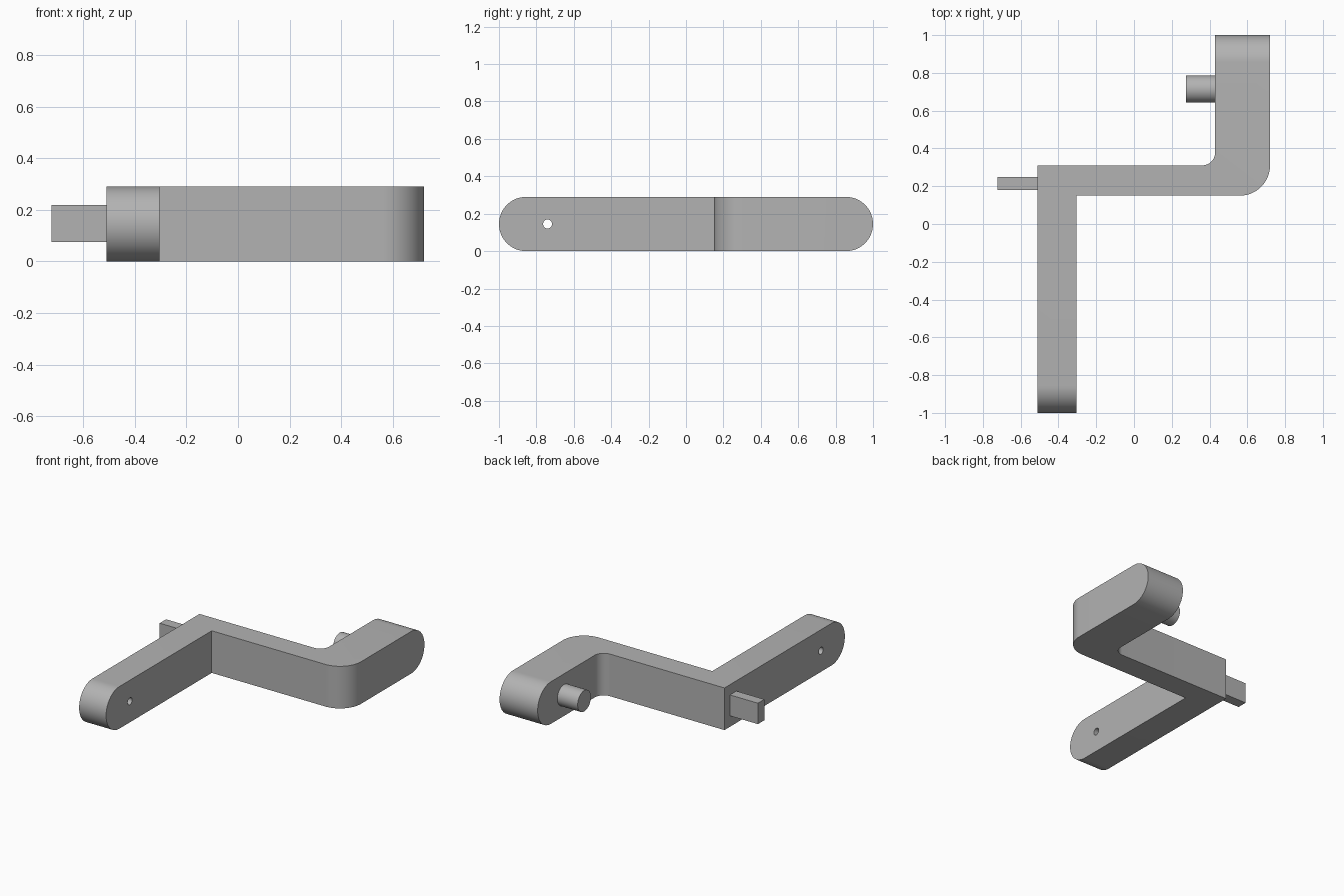
import bpy, bmesh
from math import sin, cos, pi, radians
from mathutils import Matrix, Vector

if "Cube" in bpy.data.objects:
    bpy.data.objects.remove(bpy.data.objects["Cube"])

HEIGHT = 0.29
MID = HEIGHT / 2

# Single plain grey
grey = bpy.data.materials.new("plain grey")
grey.use_nodes = True
colour = (0.45, 0.45, 0.45, 1)
grey.diffuse_color = colour
grey.node_tree.nodes["Principled BSDF"].inputs["Base Color"].default_value = colour


def add_object(name, bm):
    bmesh.ops.recalc_face_normals(bm, faces=bm.faces)
    mesh = bpy.data.meshes.new(name)
    bm.to_mesh(mesh)
    bm.free()
    mesh.materials.append(grey)
    obj = bpy.data.objects.new(name, mesh)
    bpy.context.collection.objects.link(obj)
    return obj


def arc(cx, cy, r, start, end, steps):
    angles = [radians(start + (end - start) * i / steps) for i in range(steps + 1)]
    return [(cx + r * cos(a), cy + r * sin(a)) for a in angles]


def prism(name, points, offset):
    """Extrude a closed outline of 3D points along an offset."""
    bm = bmesh.new()
    face = bm.faces.new([bm.verts.new(p) for p in points])
    ext = bmesh.ops.extrude_face_region(bm, geom=[face], use_keep_orig=True)
    moved = [g for g in ext["geom"] if isinstance(g, bmesh.types.BMVert)]
    bmesh.ops.translate(bm, verts=moved, vec=Vector(offset))
    return add_object(name, bm)


def rod(name, x0, x1, y, r, sides):
    """Cylinder along x at mid height."""
    return prism(name, [(x0, y + a, MID + b) for a, b in arc(0, 0, r, 0, 360, sides)[:-1]],
                 (x1 - x0, 0, 0))


def cut(target, tool, operation):
    mod = target.modifiers.new(operation.title(), "BOOLEAN")
    mod.object, mod.operation, mod.solver = tool, operation, "EXACT"
    bpy.context.view_layer.objects.active = target
    bpy.ops.object.modifier_apply(modifier=mod.name)
    bpy.data.objects.remove(tool)


# Stepped arm: plan outline with one rounded bend
outline = [(-0.51, -1.1), (-0.305, -1.1), (-0.305, 0.15)]
outline += arc(0.56, 0.31, 0.16, -90, 0, 24)
outline += [(0.72, 1.1), (0.43, 1.1)]
outline += arc(0.36, 0.38, 0.07, 0, -90, 16)
outline += [(-0.51, 0.31)]
arm = prism("stepped_arm", [(x, y, -0.1) for x, y in outline], (0, 0, HEIGHT + 0.2))

# Round both ends and trim to height with a long capsule
capsule = arc(1 - MID, MID, MID, -90, 90, 32) + arc(MID - 1, MID, MID, 90, 270, 32)
cut(arm, prism("end_rounder", [(-1, y, z) for y, z in capsule], (2, 0, 0)), "INTERSECT")

# Through hole near the front end
cut(arm, rod("hole_cutter", -0.7, -0.1, -0.74, 0.024, 32), "DIFFERENCE")

# Round pin on the rear arm
pin = rod("round_pin", 0.275, 0.44, 0.714, 0.072, 48)

# Rectangular tab on the right side
bm = bmesh.new()
bmesh.ops.create_cube(bm, size=1, matrix=Matrix.Translation((-0.61, 0.215, 0.147))
                      @ Matrix.Diagonal((0.226, 0.07, 0.144, 1)))
tab = add_object("side_tab", bm)

# Smooth curved walls, keep sharp edges
bpy.ops.object.select_all(action="DESELECT")
for obj in (arm, pin, tab):
    obj.select_set(True)
bpy.context.view_layer.objects.active = arm
bpy.ops.object.shade_smooth_by_angle(angle=radians(30))
